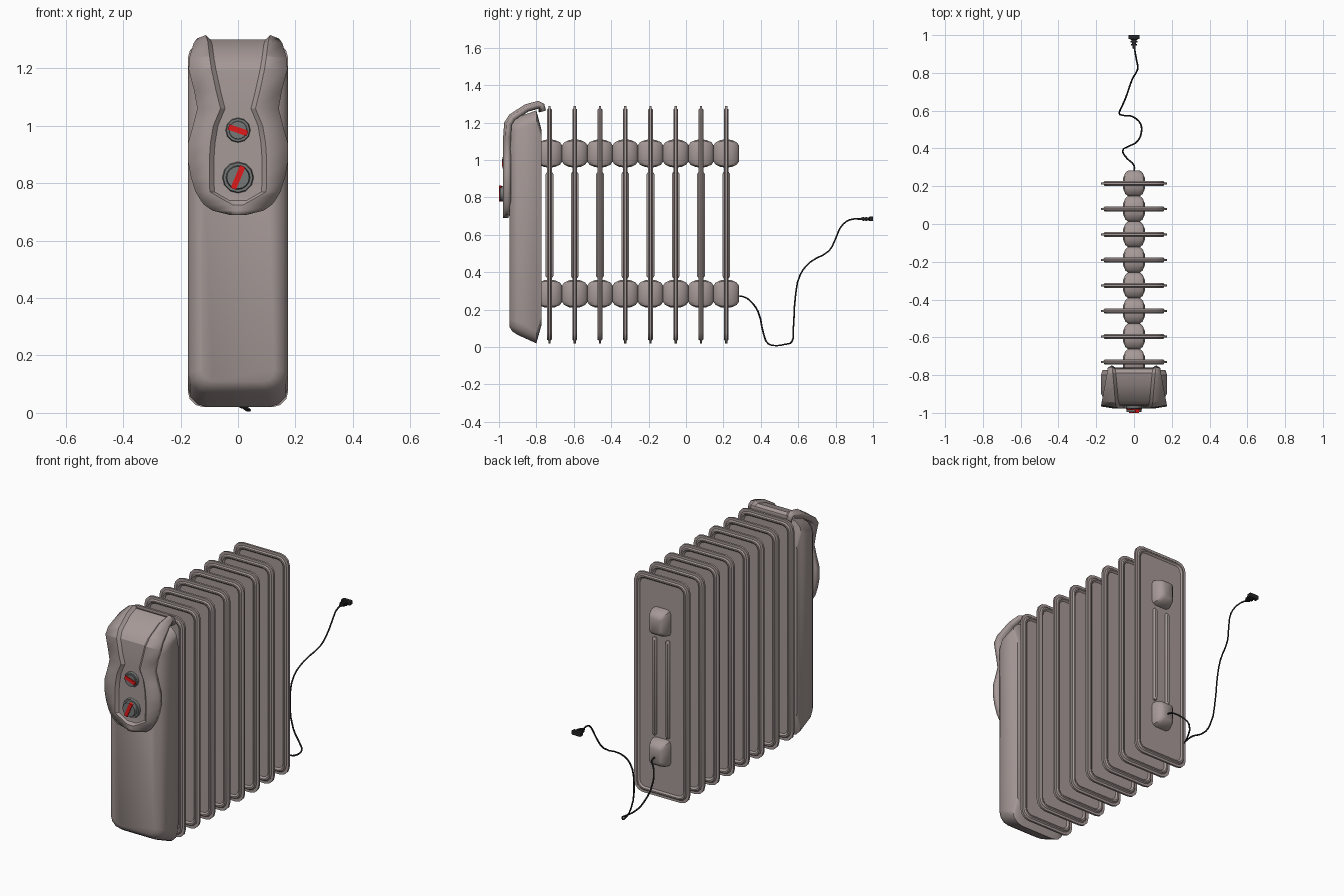
import bpy, bmesh, math
from mathutils import Vector, Matrix

if "Cube" in bpy.data.objects:
    bpy.data.objects.remove(bpy.data.objects["Cube"])


def material(name, rgb):
    m = bpy.data.materials.new(name)
    m.diffuse_color = (*rgb, 1)
    m.use_nodes = True
    m.node_tree.nodes["Principled BSDF"].inputs["Base Color"].default_value = m.diffuse_color
    return m


BODY = material("taupe_enamel", (0.38, 0.32, 0.31))
GREY = material("dial_grey", (0.18, 0.19, 0.19))
RED = material("pointer_red", (0.75, 0.01, 0.01))
BLACK = material("cord_black", (0.02, 0.02, 0.022))


def make(name, bm, mat, angle=35, loc=(0, 0, 0)):
    bmesh.ops.recalc_face_normals(bm, faces=bm.faces[:])
    me = bpy.data.meshes.new(name)
    bm.to_mesh(me)
    bm.free()
    me.materials.append(mat)
    ob = bpy.data.objects.new(name, me)
    ob.location = loc
    bpy.context.collection.objects.link(ob)
    bpy.ops.object.select_all(action='DESELECT')
    ob.select_set(True)
    bpy.context.view_layer.objects.active = ob
    bpy.ops.object.shade_smooth_by_angle(angle=math.radians(angle))
    return ob


def ring(y, hx, z0, z1, r, n=3):
    """Rounded rectangle in the xz plane at depth y."""
    pts = []
    corners = [(hx - r, z1 - r), (-hx + r, z1 - r), (-hx + r, z0 + r), (hx - r, z0 + r)]
    for q, (cx, cz) in enumerate(corners):
        for i in range(n + 1):
            a = math.pi / 2 * (q + i / n)
            pts.append((cx + r * math.cos(a), y, cz + r * math.sin(a)))
    return pts


def loft(bm, rings):
    rows = [[bm.verts.new(p) for p in r] for r in rings]
    for a, b in zip(rows, rows[1:]):
        for i in range(len(a)):
            j = (i + 1) % len(a)
            bm.faces.new((a[i], a[j], b[j], b[i]))
    bm.faces.new(rows[0])
    bm.faces.new(rows[-1])


def box(bm, size, loc, rot=0):
    m = Matrix.Translation(loc) @ Matrix.Rotation(rot, 4, 'Y') @ Matrix.Diagonal((*size, 1))
    bmesh.ops.create_cube(bm, size=1, matrix=m)


def disc(bm, r, y0, y1, z, seg=16):
    """Disc along y, slightly narrowed toward its front y0."""
    m = Matrix.Translation((0, (y0 + y1) / 2, z)) @ Matrix.Rotation(math.pi / 2, 4, 'X')
    bmesh.ops.create_cone(bm, cap_ends=True, segments=seg, radius1=r, radius2=r * 0.9,
                          depth=y1 - y0, matrix=m)


# Heating fin: thin flange, raised rim, shallow inner plate, ribs and oil channel bulges
bm = bmesh.new()
half = [(0.005, 0.036), (0.013, 0.027), (0.013, 0.02), (0.006, 0.014), (0.006, 0.0)]
profile = [(-y, i) for y, i in half] + [(y, i) for y, i in reversed(half)]
loft(bm, [ring(y, 0.175 - i, 0.02 + i, 1.29 - i, 0.055 - i * 0.6) for y, i in profile])
for s in (-1, 1):
    loft(bm, [ring(y, w, 0.37 + t, 0.935 - t, w * 0.9, 2) for y, w, t in
              ((-0.021, 0.007, 0.01), (-0.014, 0.011, 0), (0.014, 0.011, 0), (0.021, 0.007, 0.01))])
    bm.verts.ensure_lookup_table()
    for v in bm.verts[-48:]:
        v.co.x += s * 0.042
bulge = [(0.069, 0.03, 0.042), (0.056, 0.046, 0.06), (0.03, 0.057, 0.072), (0, 0.06, 0.076)]
prof = [(-y, a, b) for y, a, b in bulge] + [(y, a, b) for y, a, b in reversed(bulge[:-1])]
for zc in (0.285, 1.035):
    loft(bm, [ring(y, a, zc - b, zc + b, a * 0.45, 2) for y, a, b in prof])
fin = make("heating_fin", bm, BODY, loc=(0, -0.73, 0))
for k in range(1, 8):
    copy = fin.copy()
    copy.name = "heating_fin_%d" % (k + 1)
    copy.location.y = -0.73 + 0.135 * k
    bpy.context.collection.objects.link(copy)

# Front control housing
bm = bmesh.new()
loft(bm, [ring(y, hx, z0, z1, r) for y, hx, z0, z1, r in (
    (-0.772, 0.166, 0.12, 1.16, 0.05),
    (-0.80, 0.175, 0.02, 1.265, 0.07),
    (-0.90, 0.174, 0.065, 1.23, 0.07),
    (-0.93, 0.158, 0.085, 1.21, 0.06),
    (-0.945, 0.128, 0.11, 1.19, 0.04))])
make("control_housing", bm, BODY, 40)

# Wrap-over control panel: y, z, outer half width, channel half width, channel depth
stations = [
    (-0.978, 0.69, 0.03, 0.003, 0), (-0.978, 0.705, 0.09, 0.003, 0),
    (-0.978, 0.725, 0.118, 0.003, 0), (-0.978, 0.74, 0.13, 0.03, 0.012),
    (-0.978, 0.77, 0.148, 0.082, 0.015), (-0.978, 0.82, 0.164, 0.084, 0.015),
    (-0.978, 0.88, 0.175, 0.084, 0.015), (-0.978, 0.94, 0.174, 0.08, 0.015),
    (-0.978, 1.0, 0.157, 0.07, 0.015), (-0.978, 1.06, 0.142, 0.045, 0.015),
    (-0.978, 1.12, 0.152, 0.06, 0.015), (-0.972, 1.2, 0.172, 0.077, 0.015),
    (-0.945, 1.243, 0.17, 0.083, 0.015), (-0.86, 1.298, 0.155, 0.09, 0.015),
    (-0.79, 1.316, 0.143, 0.096, 0.015), (-0.758, 1.3, 0.14, 0.1, 0.012),
    (-0.748, 1.265, 0.138, 0.1, 0.012)]
bm = bmesh.new()
rows = []
for k, (y, z, o, i, d) in enumerate(stations):
    a, b = stations[max(k - 1, 0)], stations[min(k + 1, len(stations) - 1)]
    t = Vector((b[0] - a[0], b[1] - a[1])).normalized()
    row = []
    for x, e in ((-o, 0.012), (-i - 0.016, 0), (-i, d), (i, d), (i + 0.016, 0), (o, 0.012)):
        row.append(bm.verts.new((x, y + t.y * e, z - t.x * e)))
    rows.append(row)
for a, b in zip(rows, rows[1:]):
    for j in range(5):
        bm.faces.new((a[j], a[j + 1], b[j + 1], b[j]))
panel = make("control_panel", bm, BODY, 25)
# thickness goes inward, so the outward side must face the front
if sum(p.normal.y * p.area for p in panel.data.polygons) > 0:
    panel.data.flip_normals()
sol = panel.modifiers.new("thickness", 'SOLIDIFY')
sol.thickness = 0.03
sol.offset = -1

# Dials with red pointers
for name, z, r, dial, front, length, rot in (
        ("upper", 0.985, 0.045, 0.034, -0.980, 0.07, 0.33),
        ("lower", 0.82, 0.057, 0.043, -0.995, 0.085, -1.17)):
    bm = bmesh.new()
    disc(bm, r, -0.976, -0.955, z, 12)
    disc(bm, dial, front, -0.97, z)
    make(name + "_dial", bm, GREY)
    bm = bmesh.new()
    box(bm, (length, 0.014, 0.02), (0, front + 0.002, z), rot)
    make(name + "_pointer", bm, RED)

# Power cord
path = [(0, 0.27, 0.275), (0, 0.31, 0.268), (-0.035, 0.345, 0.245), (-0.06, 0.385, 0.19),
        (-0.02, 0.415, 0.07), (0.02, 0.44, 0.018), (0.038, 0.48, 0.008), (0.035, 0.53, 0.015),
        (0.0, 0.565, 0.027), (-0.05, 0.574, 0.10), (-0.078, 0.585, 0.27), (-0.07, 0.61, 0.385),
        (-0.045, 0.665, 0.455), (-0.01, 0.765, 0.515), (0.01, 0.80, 0.58), (0.02, 0.83, 0.645),
        (0.012, 0.875, 0.68), (0, 0.945, 0.685)]
cu = bpy.data.curves.new("power_cord", 'CURVE')
cu.dimensions = '3D'
cu.bevel_depth = 0.0045
cu.bevel_resolution = 1
cu.resolution_u = 3
cu.use_fill_caps = True
sp = cu.splines.new('BEZIER')
sp.bezier_points.add(len(path) - 1)
for p, co in zip(sp.bezier_points, path):
    p.co = co
    p.handle_left_type = p.handle_right_type = 'AUTO'
cu.materials.append(BLACK)
bpy.context.collection.objects.link(bpy.data.objects.new("power_cord", cu))

# Plug: ridged strain relief widening into a flat block
bm = bmesh.new()
loft(bm, [ring(y, hx, 0.685 - hz, 0.685 + hz, hz * 0.5, 2) for y, hx, hz in (
    (0.93, 0.007, 0.006), (0.945, 0.009, 0.007), (0.945, 0.015, 0.010), (0.953, 0.015, 0.010),
    (0.953, 0.010, 0.007), (0.961, 0.011, 0.007), (0.961, 0.019, 0.011), (0.969, 0.019, 0.011),
    (0.969, 0.014, 0.008), (0.977, 0.015, 0.008), (0.98, 0.03, 0.012), (1.0, 0.03, 0.012))])
make("plug", bm, BLACK)
